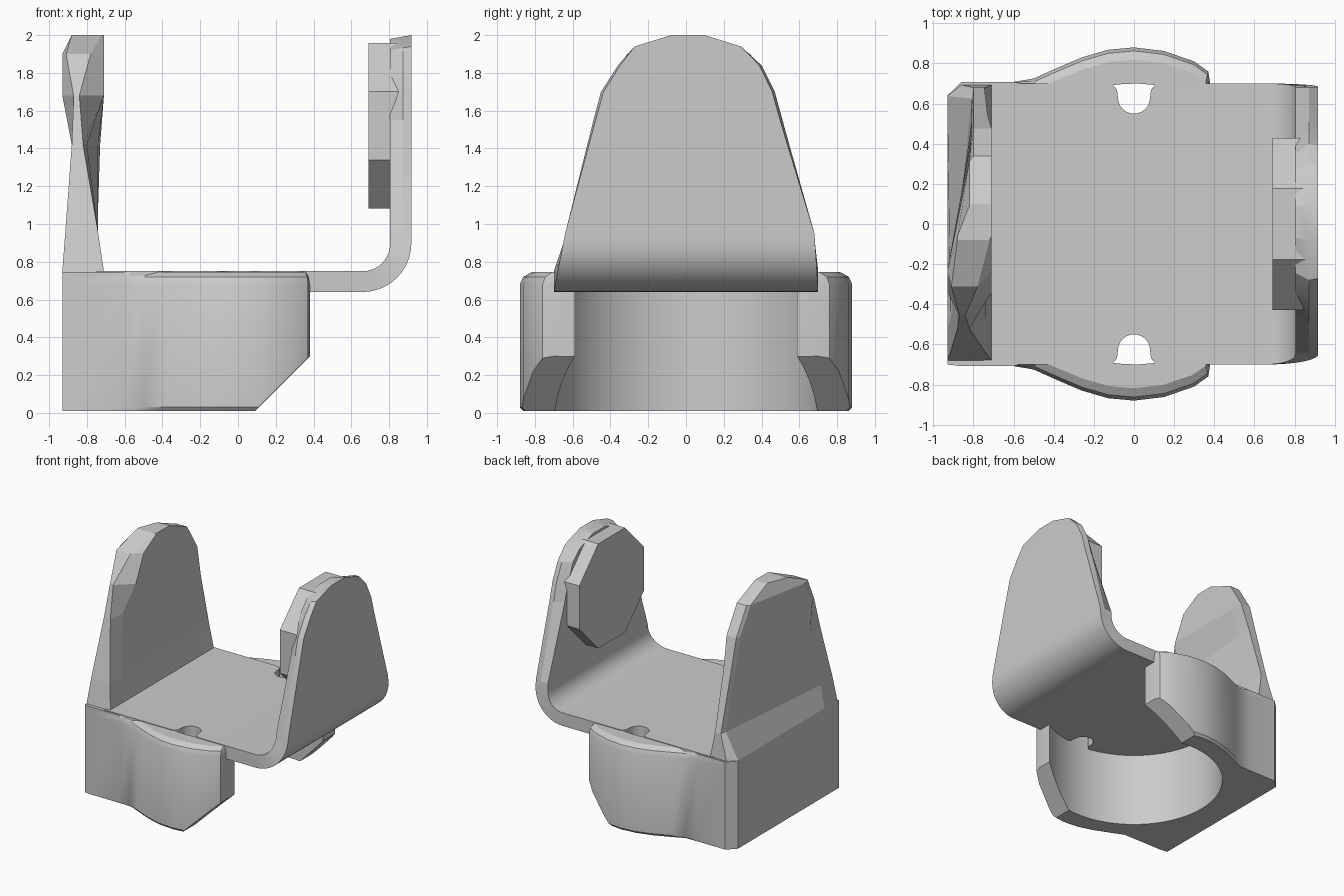
import bpy, bmesh
from math import sin, cos, pi
from mathutils import Vector

if "Cube" in bpy.data.objects:
    bpy.data.objects.remove(bpy.data.objects["Cube"])

grey = bpy.data.materials.new("plain grey")
grey.use_nodes = True
grey.diffuse_color = (0.6, 0.6, 0.6, 1)
grey.node_tree.nodes["Principled BSDF"].inputs["Base Color"].default_value = (0.6, 0.6, 0.6, 1)


def loft(rings):
    """Skin a row of closed rings and cap both ends."""
    bm = bmesh.new()
    rows = [[bm.verts.new(p) for p in ring] for ring in rings]
    n = len(rows[0])
    for a, b in zip(rows, rows[1:]):
        for i in range(n):
            j = (i + 1) % n
            bm.faces.new((a[i], a[j], b[j], b[i]))
    bm.faces.new(rows[0])
    bm.faces.new(rows[-1])
    bmesh.ops.recalc_face_normals(bm, faces=bm.faces)
    return bm


def make(name, bm, smooth=None):
    mesh = bpy.data.meshes.new(name)
    bm.to_mesh(mesh)
    bm.free()
    mesh.materials.append(grey)
    ob = bpy.data.objects.new(name, mesh)
    bpy.context.collection.objects.link(ob)
    bpy.ops.object.select_all(action='DESELECT')
    ob.select_set(True)
    bpy.context.view_layer.objects.active = ob
    if smooth:
        bpy.ops.object.shade_smooth_by_angle(angle=smooth)
    return ob


# Arm silhouette: height, reach to the front, reach to the back
OUTLINE = [(0.64, 0.7, 0.7), (0.95, 0.64, 0.68), (1.55, 0.49, 0.51), (1.7, 0.45, 0.47),
           (1.84, 0.36, 0.4), (1.94, 0.28, 0.3), (2.0, 0.08, 0.1)]


def reach(z):
    for (z0, a0, b0), (z1, a1, b1) in zip(OUTLINE, OUTLINE[1:]):
        if z <= z1:
            t = max(0, (z - z0) / (z1 - z0))
            return a0 + (a1 - a0) * t, b0 + (b1 - b0) * t
    return OUTLINE[-1][1:]


# Base plate that bends up into the plain arm, whose edges sharpen to a ridge higher up
def bracket_ring(outer, inner):
    front, back = reach(outer[1])
    t = min(1, max(0, (outer[1] - 0.95) / 0.75))
    ridge = [o + (i - o) * 0.4 for o, i in zip(outer, inner)]
    ko, ki = 1 - 0.03 * t, 1 - 0.13 * t
    half = [(outer, ko), (ridge, 1), (inner, ki)]
    return ([(p[0], -front * k, p[1]) for p, k in half]
            + [(p[0], back * k, p[1]) for p, k in reversed(half)])


rings = [bracket_ring((-0.75, 0.64), (-0.75, 0.75))]
for i in range(11):
    a = i / 10 * pi / 2
    rings.append(bracket_ring((0.66 + 0.258 * sin(a), 0.898 - 0.258 * cos(a)),
                              (0.66 + 0.145 * sin(a), 0.895 - 0.145 * cos(a))))
for z, _, _ in OUTLINE[1:]:
    rings.append(bracket_ring((0.918, z), (0.805, z - 0.02 * (z > 1.9))))
bracket = make("base_plate_and_bent_arm", loft(rings), 0.3)

# Keyhole notches through the plate edges
for s in (-1, 1):
    shape = [(0.08 * cos(a), 0.63 - 0.08 * sin(a)) for a in [pi * i / 12 for i in range(13)]]
    shape += [(-0.085, 0.67), (-0.12, 0.71), (0.12, 0.71), (0.085, 0.67)]
    cutter = make("notch_cutter", loft([[(x, s * y, z) for x, y in shape] for z in (0.5, 0.9)]))
    cutter.hide_render = True
    bpy.context.view_layer.objects.active = bracket
    mod = bracket.modifiers.new("notch", 'BOOLEAN')
    mod.operation = 'DIFFERENCE'
    mod.solver = 'EXACT'
    mod.object = cutter
    bpy.ops.object.modifier_apply(modifier=mod.name)
    bpy.data.objects.remove(cutter)

# C-shaped collar below the plate, open towards the bent arm
side = [(0.38, 0.7), (0.37, 0.76), (0.3, 0.81), (0.15, 0.862), (0, 0.88), (-0.13, 0.868),
        (-0.26, 0.83), (-0.4, 0.77), (-0.5, 0.725), (-0.6, 0.708), (-0.86, 0.708)]
outer = side + [(-0.93, 0.64), (-0.93, -0.7)] + [(x, -y) for x, y in reversed(side)]
start = 0.998
bore = [(0.7 * cos(a), 0.7 * sin(a))
        for a in [-start - i / 40 * (2 * pi - 2 * start) for i in range(41)]]


def collar_ring(z, inset):
    pts = [(x * (1 - inset / 2), y * (1 - inset)) if x > -0.58 else (x, y) for x, y in outer]
    return [(x, y, z) for x, y in pts + bore]


bm = loft([collar_ring(*r) for r in ((0.01, 0.02), (0.03, 0), (0.68, 0), (0.72, 0.02), (0.745, 0.07))])
cut = bmesh.ops.bisect_plane(bm, geom=bm.verts[:] + bm.edges[:] + bm.faces[:],
                             plane_co=Vector((0.38, 0, 0.3)), plane_no=Vector((1, 0, -1)),
                             clear_outer=True)
rim = [e for e in cut["geom_cut"] if isinstance(e, bmesh.types.BMEdge)]
bmesh.ops.holes_fill(bm, edges=rim, sides=0)
bmesh.ops.recalc_face_normals(bm, faces=bm.faces)
make("collar", bm, 0.5)

# Thick arm: height, x of the front edge (outer, inner), inner face (front, back),
# back edge (inner, outer) and outer face (back, front)
rings = []
for z, fo, fi, mif, mib, bi, bo, mob, mof in [
        (0.7, -0.93, -0.71, -0.71, -0.71, -0.71, -0.86, -0.93, -0.93),
        (0.75, -0.93, -0.71, -0.71, -0.71, -0.71, -0.86, -0.93, -0.93),
        (0.95, -0.915, -0.74, -0.74, -0.745, -0.745, -0.8, -0.81, -0.915),
        (1.42, -0.88, -0.82, -0.8, -0.74, -0.73, -0.8, -0.81, -0.88),
        (1.68, -0.87, -0.84, -0.71, -0.71, -0.71, -0.8, -0.81, -0.93),
        (1.9, -0.91, -0.78, -0.71, -0.71, -0.71, -0.8, -0.82, -0.93),
        (2.0, -0.88, -0.72, -0.71, -0.71, -0.71, -0.8, -0.82, -0.88)]:
    f, b = reach(z)
    rings.append([(fo, -f, z), (fi, -f, z), (mif, -0.75 * f, z), (mib, 0.75 * b, z),
                  (bi, b, z), (bo, b, z), (mob, 0.92 * b, z), (mof, -0.75 * f, z)])
make("thick_arm", loft(rings))

# Eight-sided pad on the inner face of the bent arm
pad = [(0.465 * cos(a), 1.52 + 0.475 * sin(a)) for a in [(i + 0.5) * pi / 4 for i in range(8)]]
make("inner_pad", loft([[(x, y, z) for y, z in pad] for x in (0.69, 0.86)]))
